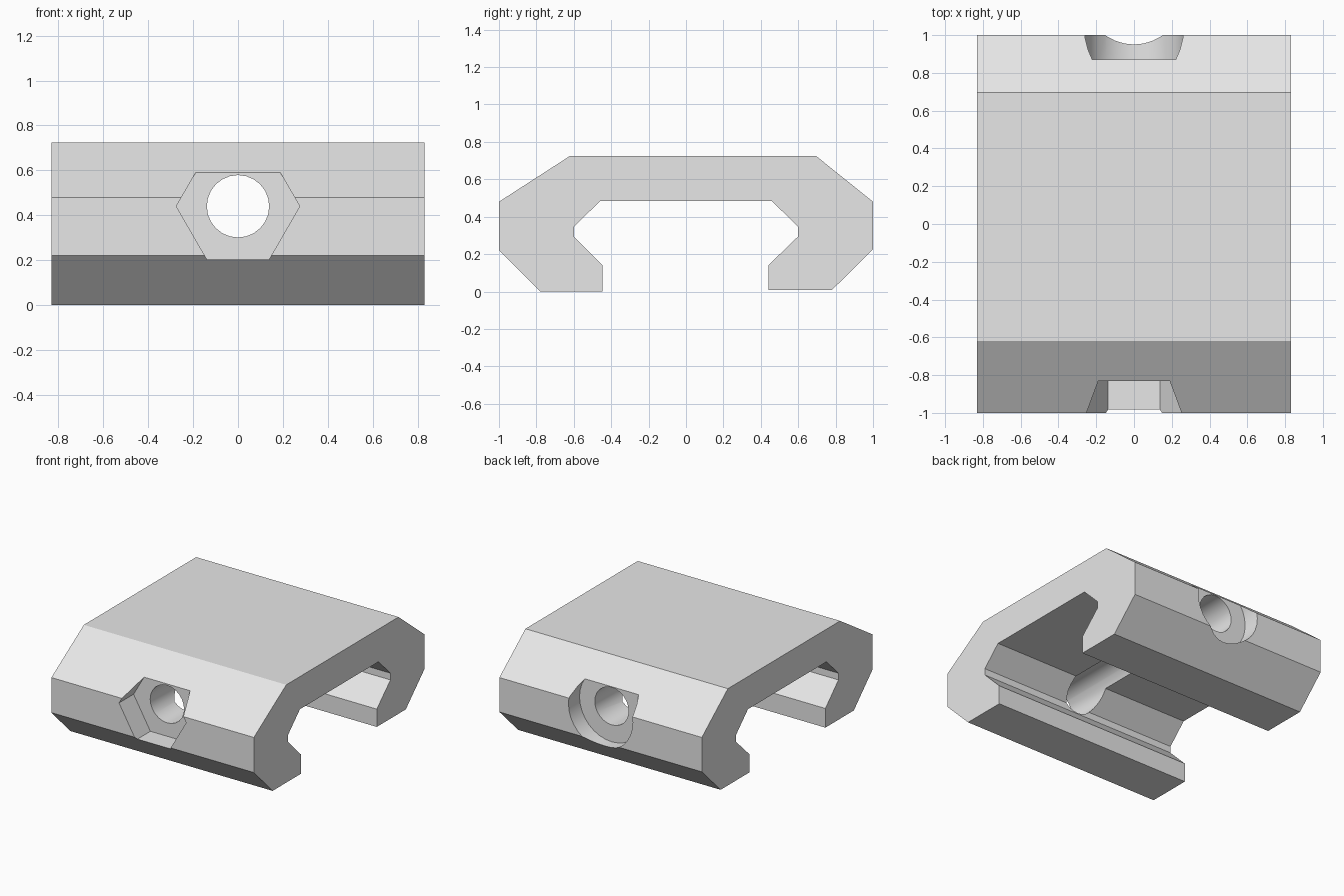
import bpy
import bmesh
from math import cos, sin, tau, radians

cube = bpy.data.objects.get("Cube")
if cube:
    bpy.data.objects.remove(cube, do_unlink=True)

HALF_WIDTH = 0.83
BORE_Z = 0.44

grey = bpy.data.materials.new("plain grey")
grey.use_nodes = True
colour = (0.8, 0.8, 0.8, 1)
grey.diffuse_color = colour
grey.node_tree.nodes["Principled BSDF"].inputs["Base Color"].default_value = colour


def prism(name, points, offset):
    """Extrude a closed loop of 3D points along an offset."""
    bm = bmesh.new()
    face = bm.faces.new([bm.verts.new(p) for p in points])
    moved = bmesh.ops.extrude_face_region(bm, geom=[face], use_keep_orig=True)["geom"]
    bmesh.ops.translate(bm, vec=offset,
                        verts=[v for v in moved if isinstance(v, bmesh.types.BMVert)])
    bmesh.ops.recalc_face_normals(bm, faces=bm.faces)
    mesh = bpy.data.meshes.new(name)
    bm.to_mesh(mesh)
    bm.free()
    mesh.materials.append(grey)
    obj = bpy.data.objects.new(name, mesh)
    bpy.context.collection.objects.link(obj)
    return obj


def cut_along_y(body, name, radius, sides, y_start, y_end):
    """Cut a regular prism, lying along y on the bore axis, out of the body."""
    ring = [(radius * cos(tau * i / sides), y_start,
             BORE_Z + radius * sin(tau * i / sides)) for i in range(sides)]
    cutter = prism(name, ring, (0, y_end - y_start, 0))
    cutter.hide_render = True
    mod = body.modifiers.new(name, 'BOOLEAN')
    mod.operation = 'DIFFERENCE'
    mod.solver = 'EXACT'
    mod.object = cutter
    bpy.context.view_layer.objects.active = body
    bpy.ops.object.modifier_apply(modifier=mod.name)
    bpy.data.objects.remove(cutter, do_unlink=True)


# Clamp body: C-shaped rail section, (y, z), extruded across x
section = [
    (-0.78, 0), (-1, 0.22), (-1, 0.48), (-0.62, 0.725),
    (0.695, 0.725), (1, 0.48), (1, 0.225), (0.78, 0.008),
    (0.44, 0.008), (0.44, 0.14), (0.6, 0.295), (0.6, 0.345), (0.46, 0.483),
    (-0.46, 0.483), (-0.6, 0.345), (-0.6, 0.295), (-0.447, 0.142), (-0.447, 0),
]
body = prism("clamp_body", [(-HALF_WIDTH, y, z) for y, z in section],
             (2 * HALF_WIDTH, 0, 0))

# Hexagonal nut pocket in front, round bolt-head recess behind, through bore
cut_along_y(body, "nut_pocket", 0.275, 6, -1.2, -0.83)
cut_along_y(body, "bolt_head_recess", 0.264, 32, 0.87, 1.2)
cut_along_y(body, "bolt_bore", 0.139, 24, -1.3, 1.3)

# Smooth round walls, crisp flats
bpy.ops.object.select_all(action='DESELECT')
body.select_set(True)
bpy.context.view_layer.objects.active = body
bpy.ops.object.shade_smooth_by_angle(angle=radians(20))
